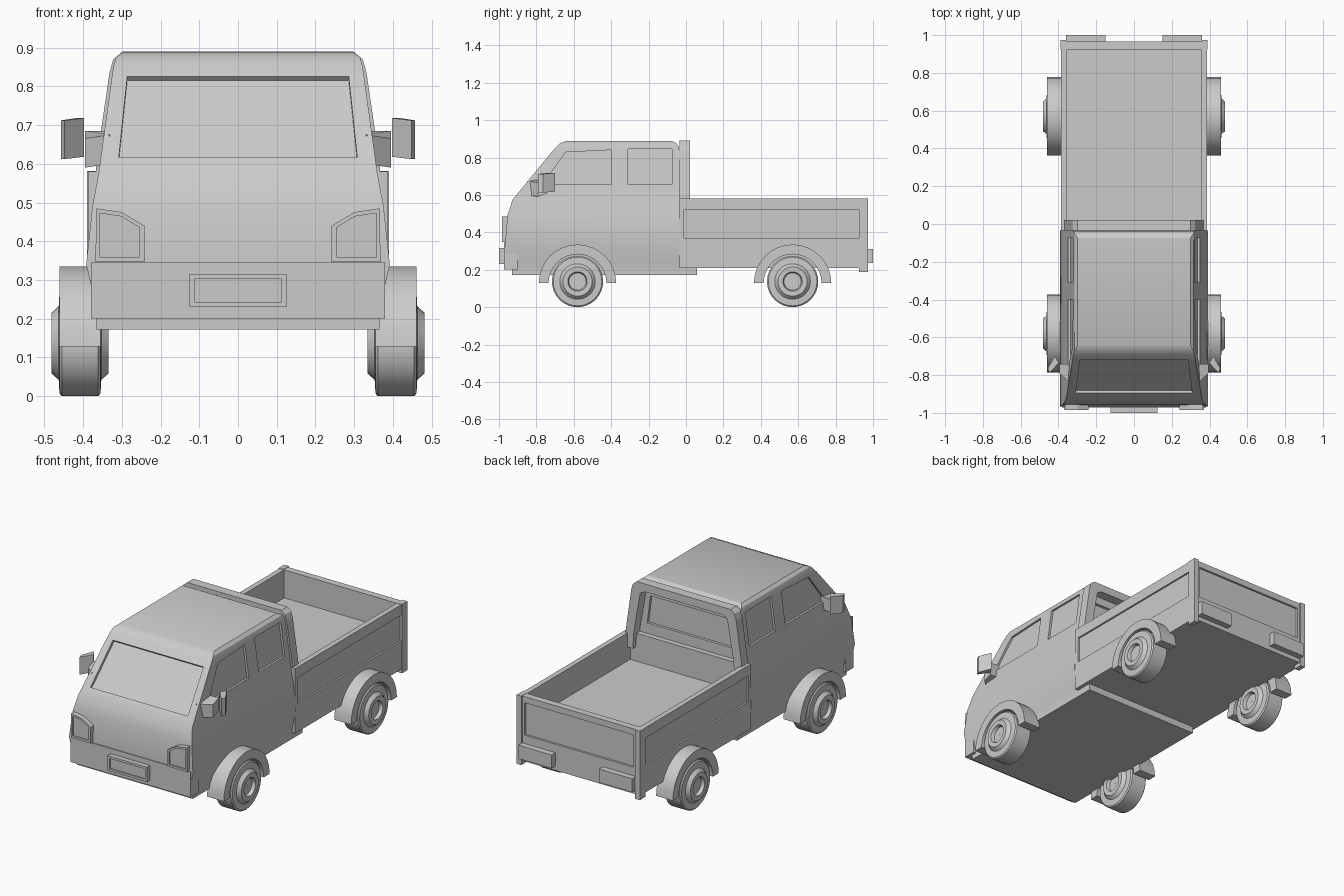
import bpy, bmesh, math
from mathutils import Vector

cube = bpy.data.objects.get("Cube")
if cube:
    bpy.data.objects.remove(cube, do_unlink=True)

grey = bpy.data.materials.new("light_grey")
grey.use_nodes = True
grey.diffuse_color = (0.6, 0.6, 0.6, 1)
grey.node_tree.nodes["Principled BSDF"].inputs["Base Color"].default_value = (0.6, 0.6, 0.6, 1)


def finish(name, bm, smooth=None):
    bmesh.ops.recalc_face_normals(bm, faces=bm.faces)
    mesh = bpy.data.meshes.new(name)
    bm.to_mesh(mesh)
    bm.free()
    mesh.materials.append(grey)
    ob = bpy.data.objects.new(name, mesh)
    bpy.context.collection.objects.link(ob)
    if smooth:
        select(ob)
        bpy.ops.object.shade_smooth_by_angle(angle=math.radians(smooth))
    return ob


def select(ob):
    bpy.ops.object.select_all(action='DESELECT')
    ob.select_set(True)
    bpy.context.view_layer.objects.active = ob


def loft(name, rings, smooth=None, closed=False):
    """Skin a list of equal point rings; cap the ends unless closed."""
    bm = bmesh.new()
    rows = [[bm.verts.new(p) for p in ring] for ring in rings]
    pairs = list(zip(rows, rows[1:])) + ([(rows[-1], rows[0])] if closed else [])
    n = len(rows[0])
    for a, b in pairs:
        for i in range(n):
            j = (i + 1) % n
            bm.faces.new((a[i], a[j], b[j], b[i]))
    if not closed:
        bm.faces.new(rows[0])
        bm.faces.new(rows[-1])
    return finish(name, bm, smooth)


def prism(name, points, offset):
    return loft(name, [points, [Vector(p) + Vector(offset) for p in points]])


def box(name, x, y, z):
    ring = [(x[0], y[0], z[0]), (x[1], y[0], z[0]), (x[1], y[1], z[0]), (x[0], y[1], z[0])]
    return prism(name, ring, (0, 0, z[1] - z[0]))


def cut(ob, cutter):
    mod = ob.modifiers.new("cut", 'BOOLEAN')
    mod.operation = 'DIFFERENCE'
    mod.solver = 'EXACT'
    mod.object = cutter
    select(ob)
    bpy.ops.object.modifier_apply(modifier=mod.name)
    bpy.data.objects.remove(cutter, do_unlink=True)


def flip(points, s):
    return [(s * x, y, z) for x, y, z in points]


# Cab shell: height, half width, front, back
sections = [(.20, .365, -.955, -.035), (.235, .368, -.962, -.035), (.34, .392, -.967, -.035),
            (.49, .376, -.955, -.035), (.575, .360, -.927, -.035), (.83, .325, -.718, -.035),
            (.855, .321, -.695, -.038), (.875, .315, -.675, -.05), (.889, .298, -.64, -.075)]
cab = loft("cab", [[(-w, f, z), (w, f, z), (w, b, z), (-w, b, z)] for z, w, f, b in sections], 25)


def screen_y(z):
    return -.927 + (z - .575) * .82


def side_x(z):
    return .360 - (z - .575) * .137


# Recessed windscreen, side windows and rear window
cut(cab, prism("cutter", [(x, screen_y(z) + .02, z - .0) for x, z in
                          ((-.308, .605), (.308, .605), (.286, .815), (-.286, .815))], (0, -.08, .08)))
front_window = [(-.765, .655), (-.40, .655), (-.40, .84), (-.645, .828)]
back_window = [(-.31, .655), (-.075, .655), (-.075, .845), (-.31, .845)]
for s in (-1, 1):
    for outline in (front_window, back_window):
        cut(cab, prism("cutter", flip([(side_x(z) - .012, y, z) for y, z in outline], s), (s * .1, 0, 0)))
cut(cab, prism("cutter", [(x, -.05, z) for x, z in
                          ((-.27, .64), (.27, .64), (.25, .80), (-.25, .80))], (0, .1, 0)))

# Hoop behind the cab
half = [(.372, .50), (.366, .60), (.332, .835), (.322, .87), (.298, .89)]
inner = [(.245, .845), (.275, .83), (.315, .60), (.322, .50)]
outline = half + [(-x, z) for x, z in reversed(half)] + [(-x, z) for x, z in reversed(inner)] + inner
prism("rear_hoop", [(x, -.034, z) for x, z in outline], (0, .055, 0))

# Cab underside, front bumper and number plate holder
box("chassis_floor", (-.365, .365), (-.93, .06), (.172, .215))
box("front_bumper", (-.38, .38), (-.972, -.90), (.20, .345))
plate = box("plate_holder", (-.125, .125), (-1.0, -.96), (.23, .315))
cut(plate, box("cutter", (-.112, .112), (-1.1, -.992), (.243, .302)))

# Load bed with recessed panels
bed = box("load_bed", (-.386, .386), (-.035, .965), (.21, .58))
cut(bed, box("cutter", (-.356, .356), (-.005, .925), (.42, .7)))
for s in (-1, 1):
    cut(bed, box("cutter", sorted((s * .376, s * .5)), (-.012, .94), (.37, .52)))
cut(bed, box("cutter", (-.345, .345), (.953, 1.1), (.36, .545)))

lamp = [(.242, .347), (.368, .347), (.366, .485), (.30, .475), (.242, .44)]
centre = (.312, .415)
for s, side in ((-1, "right"), (1, "left")):
    # Headlamp with an inset lens
    head = prism(side + "_headlamp", flip([(x, -.985, z) for x, z in lamp], s), (0, .05, 0))
    lens = [(centre[0] + (x - centre[0]) * .82, centre[1] + (z - centre[1]) * .82) for x, z in lamp]
    cut(head, prism("cutter", flip([(x, -.977, z) for x, z in lens], s), (0, -.1, 0)))

    # Tail lamp and tailgate corner post
    box(side + "_tail_lamp", sorted((s * .15, s * .36)), (.95, 1.0), (.235, .312))
    box(side + "_rear_post", sorted((s * .36, s * .39)), (.925, .974), (.188, .582))

    # Mirror and its arm
    prism(side + "_mirror_arm", flip([(.33, -.85, .60), (.395, -.79, .59), (.395, -.74, .61),
                                      (.33, -.74, .61)], s), (0, 0, .075))
    prism(side + "_mirror", flip([(.398, -.735, .618), (.448, -.79, .612), (.457, -.765, .612),
                                  (.42, -.70, .618)], s), (0, 0, .10))

    for y, end in ((-.58, "front"), (.57, "rear")):
        # Wheel turned from a tyre and rim profile
        face = [(.001, .462), (.046, .462), (.052, .481), (.078, .482), (.095, .463), (.130, .461), (.137, .455)]
        profile = face + [(r, .816 - x) for r, x in reversed(face)]
        steps = 32
        loft(f"{side}_{end}_wheel",
             [[(s * x, y + r * math.cos(a), .137 + r * math.sin(a)) for r, x in profile]
              for a in (2 * math.pi * i / steps for i in range(steps))], 28, closed=True)

        # Half-round mudguard
        arc = [math.pi * i / 16 for i in range(17)]
        loft(f"{side}_{end}_mudguard",
             [[(s * x, y + r * math.cos(a), .128 + r * math.sin(a))
               for x, r in ((.355, .155), (.461, .155), (.461, .207), (.355, .207))] for a in arc], 28)
